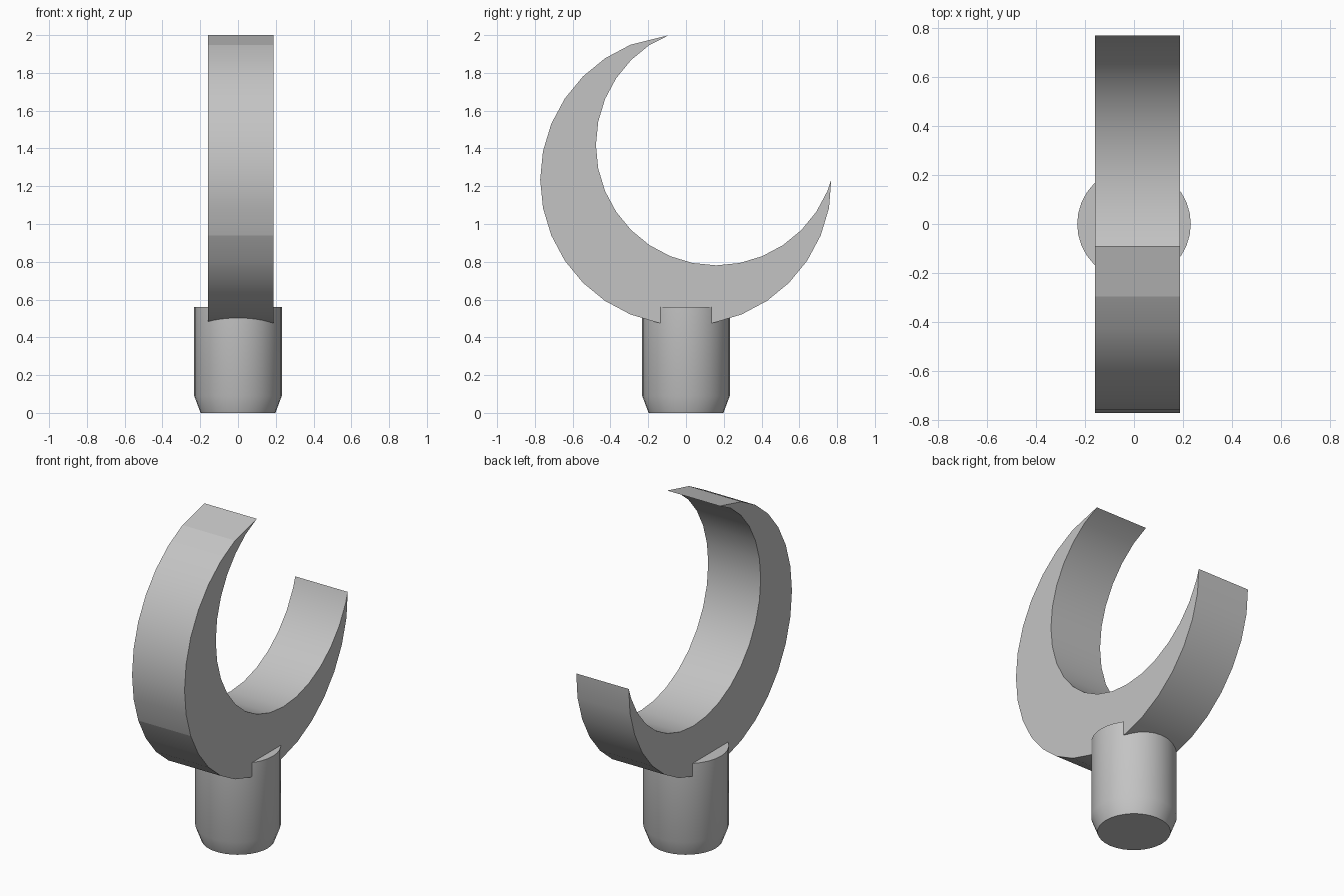
import bpy, bmesh
from math import sin, cos, radians

if "Cube" in bpy.data.objects:
    bpy.data.objects.remove(bpy.data.objects["Cube"], do_unlink=True)

grey = bpy.data.materials.new("light grey")
grey.use_nodes = True
colour = (0.55, 0.55, 0.55, 1)
grey.diffuse_color = colour
grey.node_tree.nodes["Principled BSDF"].inputs["Base Color"].default_value = colour

STEP = 11.25


def finish(name, bm, angle):
    """Turn a bmesh into a smooth-shaded object."""
    bmesh.ops.recalc_face_normals(bm, faces=bm.faces)
    mesh = bpy.data.meshes.new(name)
    bm.to_mesh(mesh)
    bm.free()
    mesh.materials.append(grey)
    obj = bpy.data.objects.new(name, mesh)
    bpy.context.collection.objects.link(obj)
    bpy.ops.object.select_all(action="DESELECT")
    obj.select_set(True)
    bpy.context.view_layer.objects.active = obj
    bpy.ops.object.shade_smooth_by_angle(angle=radians(angle))
    return obj


def arc(cy, cz, radius, first, last):
    """Points on a circle in the side plane, counted in steps."""
    return [(cy + radius * cos(radians(i * STEP)), cz + radius * sin(radians(i * STEP)))
            for i in range(first, last + 1)]


# Crescent: a large circle with a smaller offset circle removed
outer = arc(0, 1.235, 0.772, 10, 31)
inner = arc(0.16, 1.418, 0.637, 11, 30)
outline = [(-0.09, 2.0)] + outer + [(0.769, 1.235)] + inner[::-1]
bm = bmesh.new()
face = bm.faces.new([bm.verts.new((-0.16, y, z)) for y, z in outline])
extruded = bmesh.ops.extrude_face_region(bm, geom=[face])["geom"]
bmesh.ops.translate(bm, vec=(0.347, 0, 0),
                    verts=[v for v in extruded if isinstance(v, bmesh.types.BMVert)])
# Hard creases across the outer rim
for edge in bm.edges:
    a, b = (v.co for v in edge.verts)
    if abs(a.x - b.x) > 0.1 and any(
            abs(a.y - y) + abs(a.z - z) < 0.001 for y, z in (outer[0], outer[8])):
        edge.smooth = False
finish("crescent_cradle", bm, 30)

# Stem: a round peg with a tapered foot, lathed from a profile
bm = bmesh.new()
rings = []
for radius, z in [(0.198, 0), (0.232, 0.09), (0.232, 0.56)]:
    rings.append([bm.verts.new((radius * cos(radians(i * STEP)),
                                radius * sin(radians(i * STEP)), z)) for i in range(32)])
for low, high in zip(rings, rings[1:]):
    for i in range(32):
        j = (i + 1) % 32
        bm.faces.new((low[i], low[j], high[j], high[i]))
bm.faces.new(rings[0][::-1])
bm.faces.new(rings[-1])
finish("stem", bm, 40)
